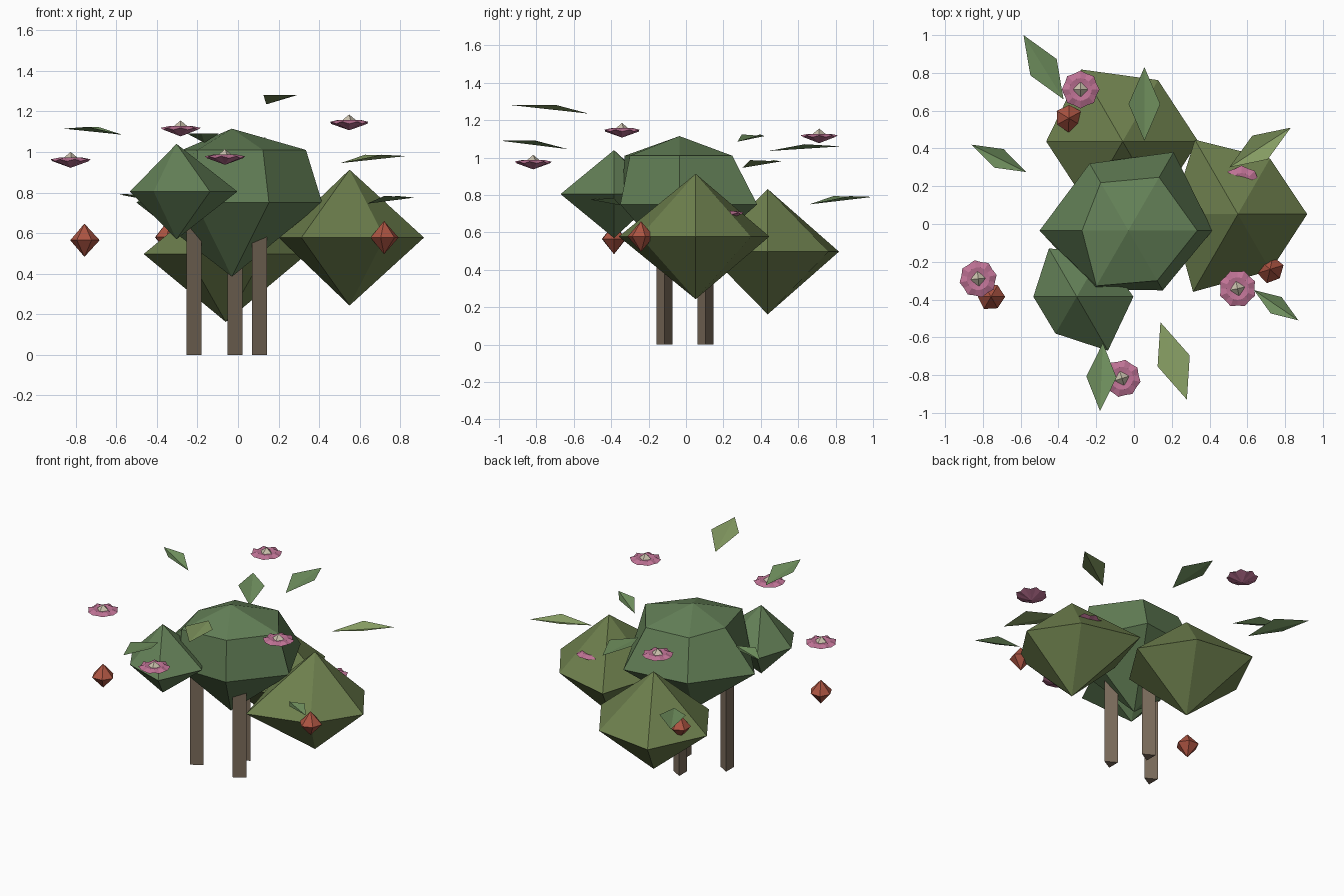
import bpy, math
from mathutils import Vector

if "Cube" in bpy.data.objects:
    bpy.data.objects.remove(bpy.data.objects["Cube"])


def mat(name, r, g, b):
    m = bpy.data.materials.new(name)
    m.diffuse_color = (r, g, b, 1)
    m.use_nodes = True
    m.node_tree.nodes["Principled BSDF"].inputs["Base Color"].default_value = m.diffuse_color
    return m


BARK = mat("bark", 0.20, 0.15, 0.105)
GREEN = mat("green", 0.125, 0.215, 0.095)
OLIVE = mat("olive", 0.155, 0.215, 0.075)
LEAF = mat("leaf", 0.165, 0.285, 0.115)
LIGHT = mat("light_leaf", 0.25, 0.35, 0.13)
PINK = mat("pink", 0.52, 0.17, 0.30)
CREAM = mat("cream", 0.60, 0.54, 0.42)
RED = mat("red", 0.42, 0.09, 0.055)


def add(name, verts, faces, material):
    me = bpy.data.meshes.new(name)
    me.from_pydata([tuple(v) for v in verts], [], faces)
    me.materials.append(material)
    ob = bpy.data.objects.new(name, me)
    bpy.context.collection.objects.link(ob)
    return ob


def ring(radii, z, turn=0):
    n = len(radii)
    return [Vector((r * math.cos(turn + i * math.tau / n),
                    r * math.sin(turn + i * math.tau / n), z))
            for i, r in enumerate(radii)]


def faceted(name, centre, bottom, top, rings, material, turn=0):
    """Closed gem shape: bottom point, rings of (radii, z), top point."""
    c, n = Vector(centre), len(rings[0][0])
    verts = [Vector((0, 0, bottom))]
    for radii, z in rings:
        verts += ring(radii, z, turn)
    verts.append(Vector((0, 0, top)))
    last, faces = len(verts) - 1, []
    for i in range(n):
        j = (i + 1) % n
        faces.append((0, 1 + j, 1 + i))
        for k in range(len(rings) - 1):
            a, b = 1 + k * n, 1 + (k + 1) * n
            faces.append((a + i, a + j, b + j, b + i))
        t = last - n
        faces.append((t + i, t + j, last))
    return add(name, [c + v for v in verts], faces, material)


# Three-sided trunks
for i, (x, y) in enumerate([(-0.23, -0.115), (0.094, -0.115), (-0.027, 0.105)]):
    vs = [v + Vector((x, y, 0)) for z in (0, 0.65) for v in ring([0.0495] * 3, z)]
    add(f"trunk_{i + 1}", vs,
        [(2, 1, 0), (3, 4, 5), (0, 1, 4, 3), (1, 2, 5, 4), (2, 0, 3, 5)], BARK)

# Main crown, with an extra shoulder ring
faceted("main_crown", (-0.03, -0.035, 0.75), -0.365, 0.365,
        [([0.445, 0.48, 0.41, 0.47, 0.36, 0.365], 0),
         ([0.365, 0.326, 0.293, 0.245, 0.338, 0.306], 0.26)], GREEN)

# Side crowns: uneven six-sided double pyramids
for name, c, h, radii, m in [
        ("right_crown", (0.55, 0.052, 0.578), 0.335,
         [0.367, 0.34, 0.455, 0.35, 0.475, 0.345], OLIVE),
        ("back_crown", (-0.06, 0.437, 0.497), 0.335,
         [0.40, 0.375, 0.44, 0.405, 0.38, 0.38], OLIVE),
        ("small_crown", (-0.303, -0.385, 0.805), 0.235,
         [0.30, 0.27, 0.295, 0.23, 0.225, 0.33], GREEN)]:
    faceted(name, c, -h, h, [(radii, 0)], m)

# Fruits
for i, (c, turn) in enumerate([((-0.757, -0.385, 0.565), 0.0),
                               ((0.72, -0.24, 0.578), 0.3),
                               ((-0.345, 0.56, 0.58), 0.5)]):
    faceted(f"fruit_{i + 1}", c, -0.082, 0.082,
            [([0.075, 0.07, 0.075, 0.07, 0.075, 0.07], 0)], RED, turn)

# Flowers: shallow jagged cup of petals with a pointed centre
for i, c in enumerate([(-0.283, 0.712, 1.115), (-0.825, -0.29, 0.96),
                       (0.548, -0.342, 1.145), (-0.064, -0.817, 0.975),
                       (0.57, 0.21, 0.702)]):
    n = 8
    rim = ring([0.1, 0.09] * n, 0.0, 0.2 * i)
    for k, v in enumerate(rim):
        v.z = 0.004 if k % 2 == 0 else -0.006
    inner = ring([0.06] * (2 * n), 0.012, 0.2 * i)
    vs = [Vector((0, 0, -0.038))] + rim + inner + [Vector((0, 0, 0.0))]
    fs, m2 = [], 2 * n
    for k in range(m2):
        j = (k + 1) % m2
        fs += [(0, 1 + j, 1 + k), (1 + k, 1 + j, 1 + m2 + j, 1 + m2 + k),
               (1 + m2 + k, 1 + m2 + j, 2 * m2 + 1)]
    add(f"flower_petals_{i + 1}", [Vector(c) + v for v in vs], fs, PINK)
    faceted(f"flower_centre_{i + 1}", c, -0.02, 0.04,
            [([0.045] * 4, 0.003)], CREAM, 0.1 * i)

# Leaves: kites folded along the midrib (base, tip, half width)
for i, (b, t, w, m) in enumerate([
        ((-0.373, 0.66, 0.75), (-0.585, 1.0, 0.79), 0.082, LEAF),
        ((-0.57, 0.275, 1.085), (-0.86, 0.42, 1.115), 0.055, LEAF),
        ((0.055, 0.44, 1.035), (0.055, 0.83, 1.06), 0.084, LEAF),
        ((0.505, 0.30, 0.945), (0.83, 0.51, 0.98), 0.075, LIGHT),
        ((0.635, -0.35, 0.745), (0.87, -0.51, 0.775), 0.052, LEAF),
        ((-0.165, -0.63, 1.045), (-0.18, -0.99, 1.09), 0.08, LEAF),
        ((0.14, -0.52, 1.235), (0.28, -0.93, 1.28), 0.09, LIGHT)]):
    b, t = Vector(b), Vector(t)
    d = t - b
    side = Vector((-d.y, d.x, 0)).normalized() * w
    mid = b + d * 0.5 + Vector((0, 0, 0.024))
    add(f"leaf_{i + 1}", [b, t, mid + side, mid - side], [(0, 1, 2), (0, 3, 1)], m)
